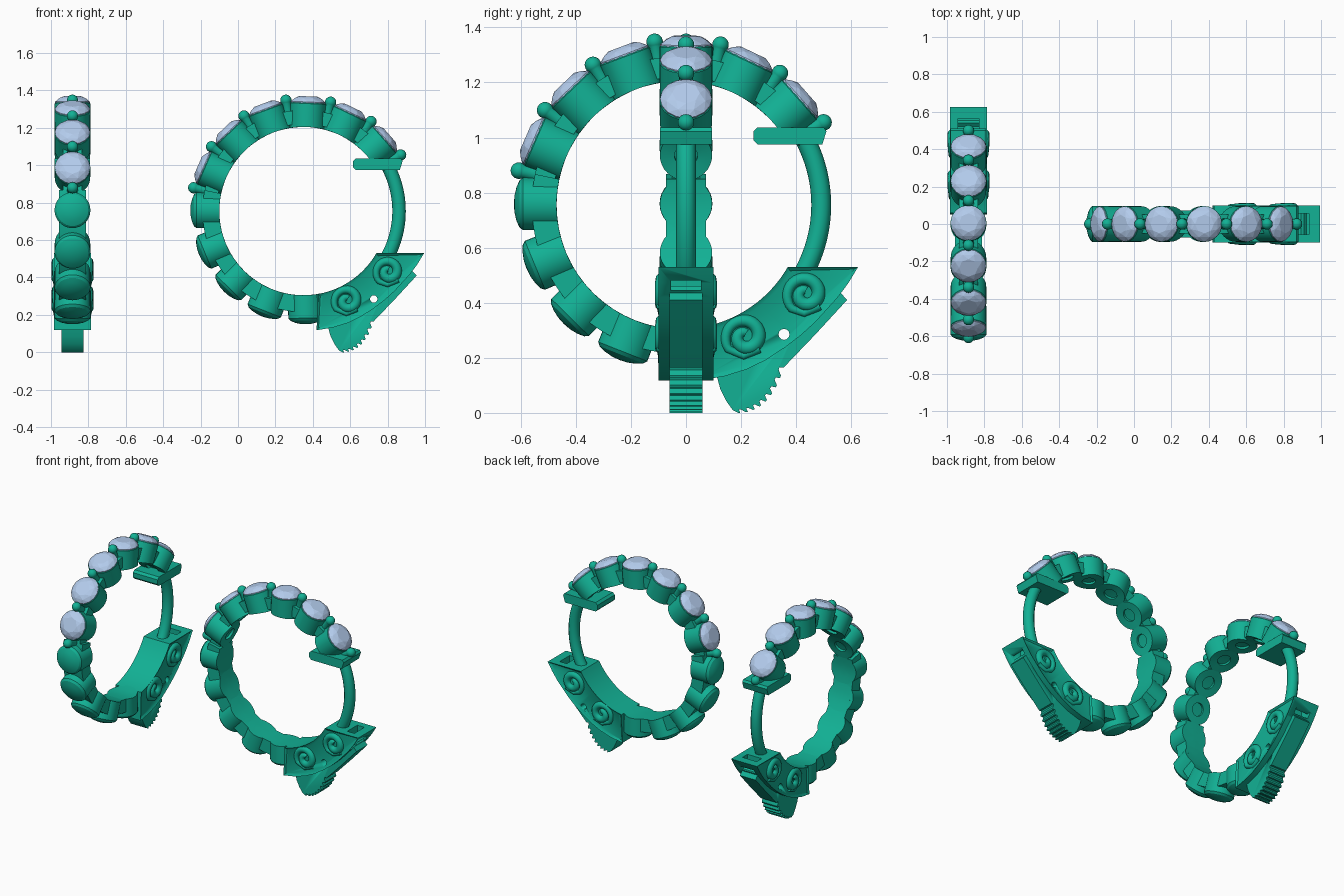
import bpy, bmesh
from math import sin, cos, pi, radians, sqrt
from mathutils import Vector, Matrix

if "Cube" in bpy.data.objects:
    bpy.data.objects.remove(bpy.data.objects["Cube"])

CZ, RI = 0.755, 0.45            # hoop centre height, inner radius
STEP = 23
parts = []


def material(name, rgb):
    m = bpy.data.materials.new(name)
    m.diffuse_color = (*rgb, 1)
    m.use_nodes = True
    m.node_tree.nodes["Principled BSDF"].inputs["Base Color"].default_value = m.diffuse_color
    return m


metal = material("green_metal", (0.006, 0.44, 0.30))
gem = material("pale_gem", (0.45, 0.60, 0.84))


def finish(bm, name, mat=metal, angle=35):
    bmesh.ops.remove_doubles(bm, verts=bm.verts, dist=1e-5)
    bmesh.ops.recalc_face_normals(bm, faces=bm.faces)
    me = bpy.data.meshes.new(name)
    bm.to_mesh(me)
    bm.free()
    me.materials.append(mat)
    if angle:
        me.shade_smooth()
        me.set_sharp_from_angle(angle=radians(angle))
    ob = bpy.data.objects.new(name, me)
    bpy.context.collection.objects.link(ob)
    parts.append(ob)
    return ob


def radial(a, r, th, h):
    """Point on a small circle whose axis runs outward from the hoop centre."""
    t = r * cos(th)
    if h == RI:
        h = sqrt(RI * RI - t * t)      # seat the base on the inner bore
    return Vector((h * cos(a) - t * sin(a), r * sin(th), CZ + h * sin(a) + t * cos(a)))


def lathe(bm, deg, prof, n=32):
    a = radians(deg)
    rings = [[bm.verts.new(radial(a, r, 2 * pi * i / n, h)) for i in range(n)] for r, h in prof]
    for p, q in zip(rings, rings[1:]):
        for i in range(n):
            j = (i + 1) % n
            bm.faces.new((p[i], p[j], q[j], q[i]))


def prism(bm, outline, half):
    """Extrude an x-z outline symmetrically in y; returns both side faces."""
    lo = [bm.verts.new((x, -half, z)) for x, z in outline]
    hi = [bm.verts.new((x, half, z)) for x, z in outline]
    n = len(lo)
    for i in range(n):
        j = (i + 1) % n
        bm.faces.new((lo[i], lo[j], hi[j], hi[i]))
    return [bm.faces.new(lo[::-1]), bm.faces.new(hi)]


def arc(r, a0, a1, n):
    angs = [radians(a0 + (a1 - a0) * i / n) for i in range(n + 1)]
    return [(r * cos(a), CZ + r * sin(a)) for a in angs]


def tube(name, paths, radius):
    cu = bpy.data.curves.new(name, 'CURVE')
    cu.dimensions = '3D'
    cu.bevel_depth, cu.bevel_resolution, cu.use_fill_caps = radius, 4, True
    for pts in paths:
        sp = cu.splines.new('POLY')
        sp.points.add(len(pts) - 1)
        for p, (co, w) in zip(sp.points, pts):
            p.co, p.radius = (*co, 1), w
    tmp = bpy.data.objects.new(name + "_path", cu)
    bpy.context.collection.objects.link(tmp)
    bm = bmesh.new()
    me = bpy.data.meshes.new_from_object(tmp.evaluated_get(bpy.context.evaluated_depsgraph_get()))
    bm.from_mesh(me)
    bpy.data.objects.remove(tmp)
    return finish(bm, name)


# open stone cups on the upper half, domed cups below
bm = bmesh.new()
for k in range(6):
    lathe(bm, 41.5 + STEP * k, [(.042, .51), (.042, RI), (.095, RI), (.096, .575),
                                (.09, .583), (.086, .57), (.042, .51)])
finish(bm, "stone_cups")
bm = bmesh.new()
for k in range(6, 11):
    lathe(bm, 41.5 + STEP * k, [(0, RI), (.05, RI), (.095, RI), (.096, .572), (.085, .585),
                                (.06, .596), (.03, .603), (0, .605)])
finish(bm, "domed_cups", angle=25)

# faceted stones
bm = bmesh.new()
for k in range(6):
    a = radians(41.5 + STEP * k)
    vs = []
    for r, h, n, off in ((.02, .51, 8, 0), (.094, .577, 16, 0), (.094, .584, 16, 0),
                         (.076, .603, 8, .5), (.05, .614, 8, 0)):
        vs += [bm.verts.new(radial(a, r, 2 * pi * (i + off) / n, h)) for i in range(n)]
    bmesh.ops.convex_hull(bm, input=vs)
finish(bm, "stones", gem, 0)

# bead prongs between the stones
bm = bmesh.new()
for k in range(7):
    ball = [(.03 * sin(t), .6 - .03 * cos(t)) for t in [pi * (.3 + .7 * i / 9) for i in range(10)]]
    lathe(bm, 30 + STEP * k, [(0, .48), (.036, .48)] + ball, 20)
finish(bm, "bead_prongs", angle=50)

# bands linking the cups
for name, a0, a1, r0, r1, half in (("upper_band", 35, 168, .465, .54, .05),
                                   ("lower_band", 168, 285, RI, .54, .072)):
    bm = bmesh.new()
    prism(bm, arc(r0, a0, a1, 48) + arc(r1, a1, a0, 48), half)
    finish(bm, name)

# hinge plate
bm = bmesh.new()
prism(bm, [(.265, .99), (.265, 1.022), (.28, 1.037), (.52, 1.037), (.53, 1.022),
           (.515, .975), (.28, .975)], .095)
finish(bm, "hinge_plate")

# curved ear post
tube("ear_post", [[((x, 0, z), 1) for x, z in arc(.511, 30, -34, 32)]], .036)

# catch body with recessed side panels
bm = bmesh.new()
sides = prism(bm, arc(RI, -80, -30, 16) +
              [(.645, .53), (.61, .472), (.57, .418), (.49, .33), (.435, .28), (.38, .238),
               (.31, .192), (.24, .158), (.16, .133), (.07, .118)], .1)
bmesh.ops.recalc_face_normals(bm, faces=bm.faces)
bmesh.ops.inset_individual(bm, faces=sides, thickness=.016, depth=-.01)
body = finish(bm, "catch_body")

# spine with a toothed thumb foot
foot = []
for i in range(33):
    t = i / 32
    x = (1 - t) ** 2 * .375 + 2 * t * (1 - t) * .325 + t * t * .21
    z = (1 - t) ** 2 * .165 + 2 * t * (1 - t) * .0
    inner = i % 4 in (1, 2) and i < 31
    foot.append((x - .012 * inner, z + .011 * inner))
bm = bmesh.new()
prism(bm, [(.56, .46), (.605, .41), (.49, .285)] + foot +
      [(.19, .01), (.165, .045), (.145, .085), (.13, .14), (.3, .25), (.45, .37)], .06)
spine = finish(bm, "toothed_spine")

# slots and piercing cut from the catch
for tgt, boxes in ((body, [(.57, .70, .445, .48, .055), (.53, .585, .47, .60, .055)]), (body, None),
                   (spine, None)):
    bm = bmesh.new()
    if boxes:
        x0, x1, z0, z1, hw = boxes[0]
        u0, u1, w0, w1, _ = boxes[1]
        prism(bm, [(u0, z0), (x1, z0), (x1, z1), (u1, z1), (u1, w1), (u0, w1)], hw)
    else:
        prism(bm, [(.376 + .02 * cos(i * pi / 6), .285 + .02 * sin(i * pi / 6)) for i in range(12)], .3)
    cut = finish(bm, "cutter")
    parts.remove(cut)
    cut.hide_render = True
    mod = tgt.modifiers.new("cut", 'BOOLEAN')
    mod.operation, mod.object, mod.solver = 'DIFFERENCE', cut, 'EXACT'
    dg = bpy.context.evaluated_depsgraph_get()
    me = bpy.data.meshes.new_from_object(tgt.evaluated_get(dg))
    tgt.modifiers.clear()
    tgt.data = me
    bpy.data.objects.remove(cut)

# raised scrolls on both sides of the catch
paths = []
for cx, cz, start, size in ((.235, .275, 215, .075), (.455, .43, 225, .072)):
    for y in (-.088, .088):
        pts = []
        for i in range(41):
            t = i / 40
            a = radians(start - 500 * t)
            r = size * (1 - .8 * t)
            pts.append(((cx + r * cos(a), y, cz + r * sin(a)), .75 + .45 * sin(pi * t)))
        tail = [((cx - .02 + .07 * s, y, cz - .075 + .035 * s), .6 + .3 * s) for s in (1, .6, .2)]
        paths.append(tail + pts)
tube("scrolls", paths, .021)

# place the first hoop and turn a copy for the second
first = Matrix.Translation((.35, 0, 0))
second = Matrix.Translation((-.885, -.02, 0)) @ Matrix.Rotation(pi / 2, 4, 'Z')
for ob in parts:
    twin = ob.copy()
    twin.name = "second_" + ob.name
    bpy.context.collection.objects.link(twin)
    ob.matrix_world = first
    twin.matrix_world = second
